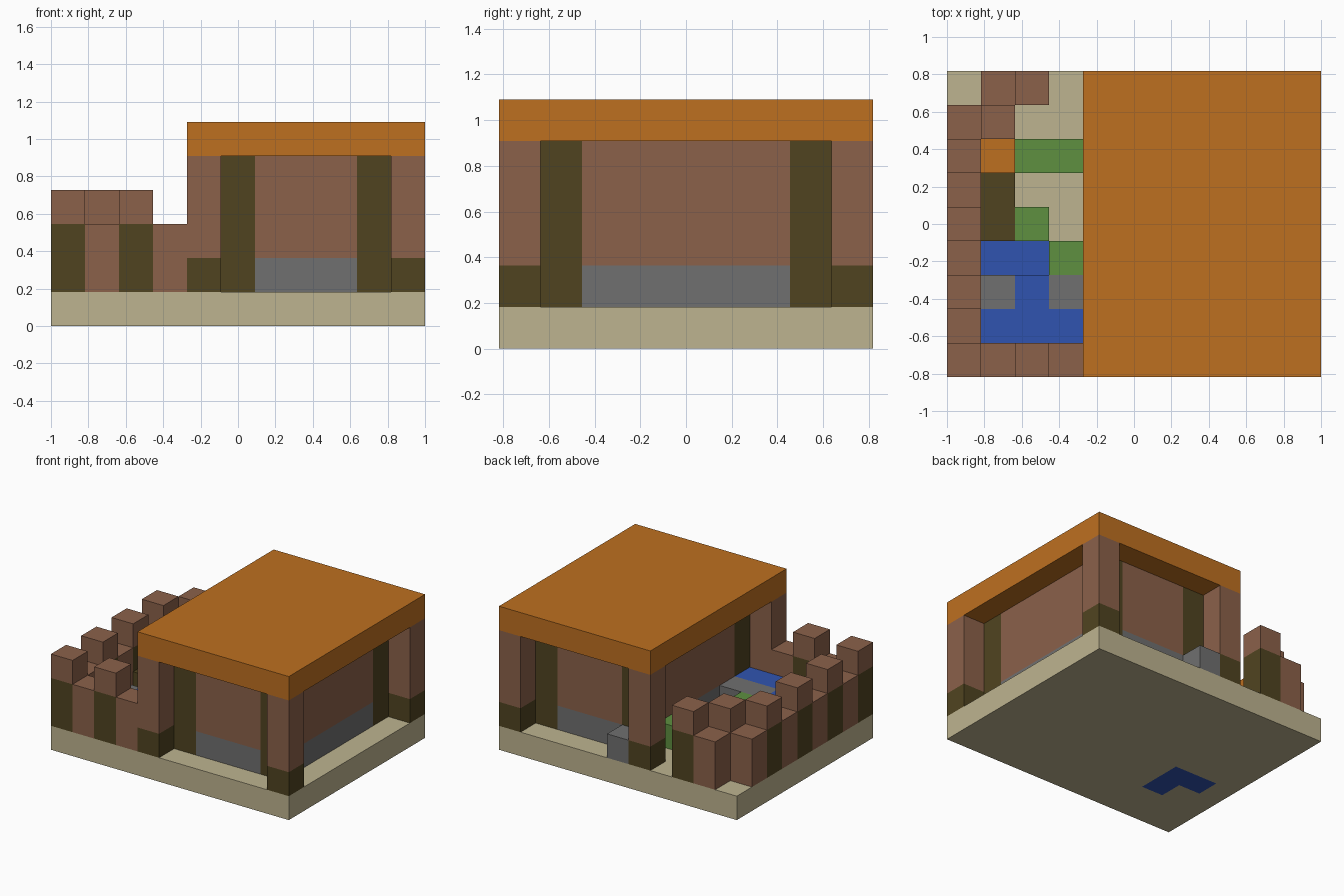
import bpy
import bmesh
from math import radians
from mathutils import Vector

if "Cube" in bpy.data.objects:
    bpy.data.objects.remove(bpy.data.objects["Cube"], do_unlink=True)

NX, NY = 11, 9
U = 2 / NX  # edge of one building block


def material(name, *rgb):
    col = [((c / 255 + 0.055) / 1.055) ** 2.4 for c in rgb] + [1]
    m = bpy.data.materials.new(name)
    m.use_nodes = True
    m.diffuse_color = col
    m.node_tree.nodes["Principled BSDF"].inputs["Base Color"].default_value = col
    return m


sand = material("sand", 190, 180, 144)
brown = material("brown clay", 139, 97, 74)
timber = material("dark timber", 80, 68, 32)
orange = material("orange roof", 190, 112, 32)
stone = material("grey stone", 112, 112, 112)
leaf = material("green leaf", 94, 144, 64)
water = material("blue water", 48, 84, 176)


def cells(x0, x1, y0, y1, z0, z1):
    return {(x, y, z) for x in range(x0, x1) for y in range(y0, y1) for z in range(z0, z1)}


def column(x, y, z0, z1):
    return cells(x, x + 1, y, y + 1, z0, z1)


def blocks(name, mat, filled):
    """Skin a set of block cells, keeping only its outer faces."""
    bm = bmesh.new()
    for c in filled:
        for axis in range(3):
            for side in (0, 1):
                n = list(c)
                n[axis] += 2 * side - 1
                if tuple(n) in filled:
                    continue
                a, b = (axis + 1) % 3, (axis + 2) % 3
                ring = []
                for da, db in ((0, 0), (1, 0), (1, 1), (0, 1)):
                    p = Vector(c)
                    p[axis] += side
                    p[a] += da
                    p[b] += db
                    ring.append(bm.verts.new((p - Vector((NX / 2, NY / 2, 0))) * U))
                bm.faces.new(ring if side else ring[::-1])
    bmesh.ops.remove_doubles(bm, verts=bm.verts, dist=0.001)
    bmesh.ops.dissolve_limit(bm, angle_limit=radians(1), verts=bm.verts, edges=bm.edges)
    me = bpy.data.meshes.new(name)
    bm.to_mesh(me)
    bm.free()
    me.materials.append(mat)
    ob = bpy.data.objects.new(name, me)
    bpy.context.collection.objects.link(ob)


# Ground slab with the pond let through it
pond = cells(1, 3, 3, 4, 0, 1) | column(2, 2, 0, 1)
blocks("ground", sand, cells(0, NX, 0, NY, 0, 1) - pond)
blocks("pond", water, pond | column(2, 2, 1, 2) | cells(1, 5, 1, 2, 1, 2))
blocks("pond_stones", stone, column(1, 2, 1, 2) | cells(3, 5, 2, 3, 1, 2))

# House walls: stone footing, clay panels, timber corner posts
posts = set()
for x in (5, 9):
    for y in (1, 7):
        posts |= column(x, y, 1, 5)
ring = cells(5, 10, 1, 8, 1, 5) - cells(6, 9, 2, 7, 1, 5) - posts
blocks("wall_posts", timber, posts)
blocks("wall_footing", stone, {c for c in ring if c[2] == 1})
blocks("wall_panels", brown, {c for c in ring if c[2] > 1})
blocks("back_step", stone, column(5, 8, 1, 2))

# Roof on four pillars
blocks("roof", orange, cells(4, NX, 0, NY, 5, 6))
for side, x in (("right", 4), ("left", 10)):
    for end, y in (("front", 0), ("back", 8)):
        blocks(f"{end}_{side}_pillar_foot", timber, column(x, y, 1, 2))
        blocks(f"{end}_{side}_pillar", brown, column(x, y, 2, 5))

# Garden fence: capped timber posts alternating with lower clay panels
fence_posts, fence_caps, fence_panels = set(), set(), set()
tall = [(0, 0), (2, 0), (0, 2), (0, 4), (0, 6), (1, 7), (2, 8)]
low = [(1, 0), (3, 0), (0, 1), (0, 3), (0, 5), (0, 7), (1, 8)]
for x, y in tall:
    fence_posts |= column(x, y, 1, 3)
    fence_caps |= column(x, y, 3, 4)
for x, y in low:
    fence_panels |= column(x, y, 1, 3)
blocks("fence_posts", timber, fence_posts)
blocks("fence_caps", brown, fence_caps)
blocks("fence_panels", brown, fence_panels)

# Garden furnishings and planting
blocks("bench", timber, cells(1, 2, 4, 6, 1, 2))
blocks("lantern", orange, column(1, 6, 1, 3))
blocks("hedge", leaf, cells(2, 5, 6, 7, 1, 2))
blocks("shrubs", leaf, column(2, 4, 1, 2) | column(3, 3, 1, 2))
